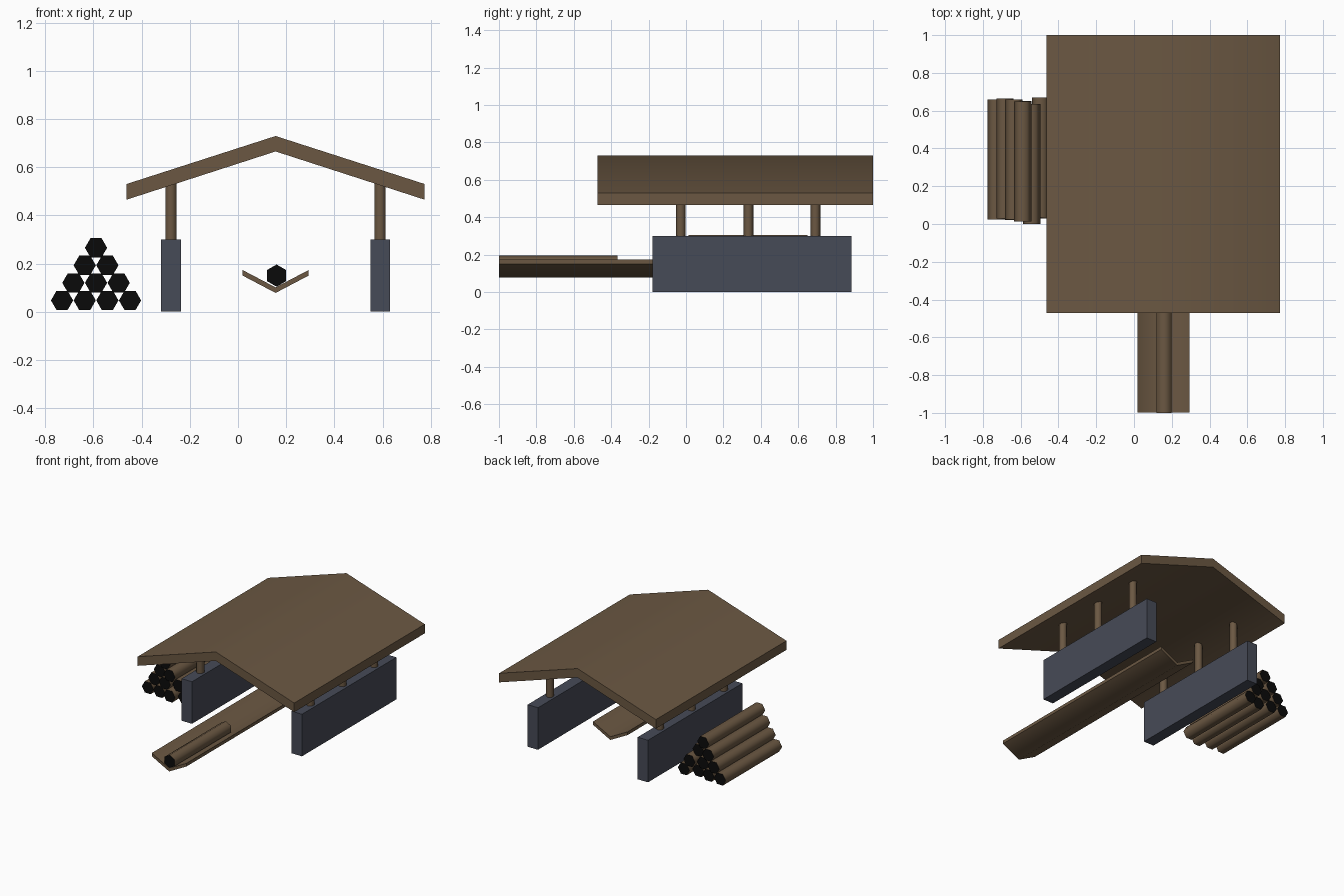
import bpy, math

if "Cube" in bpy.data.objects:
    bpy.data.objects.remove(bpy.data.objects["Cube"])

def material(name, rgb):
    m = bpy.data.materials.new(name)
    m.diffuse_color = (*rgb, 1)
    m.use_nodes = True
    m.node_tree.nodes["Principled BSDF"].inputs["Base Color"].default_value = m.diffuse_color
    return m

WOOD = material("brown_wood", (0.147, 0.097, 0.055))
STONE = material("slate_stone", (0.062, 0.069, 0.095))
DARK = material("dark_log_end", (0.003, 0.003, 0.003))

def finish(ob, mats, smooth=True):
    for m in mats:
        ob.data.materials.append(m)
    if smooth:
        bpy.ops.object.select_all(action='DESELECT')
        ob.select_set(True)
        bpy.context.view_layer.objects.active = ob
        bpy.ops.object.shade_smooth_by_angle(angle=math.radians(61))
    return ob

def box(name, x0, x1, y0, y1, z0, z1, mat):
    bpy.ops.mesh.primitive_cube_add(size=1, location=((x0+x1)/2, (y0+y1)/2, (z0+z1)/2))
    ob = bpy.context.object
    ob.name = name
    ob.scale = (x1-x0, y1-y0, z1-z0)
    return finish(ob, [mat], False)

def bent_board(name, cx, half, mid_bot, mid_top, tip_bot, tip_top, y0, y1):
    """Symmetric two-slope board extruded along y."""
    prof = [(-half, tip_bot), (0, mid_bot), (half, tip_bot),
            (half, tip_top), (0, mid_top), (-half, tip_top)]
    verts = [(cx+x, y, z) for y in (y0, y1) for x, z in prof]
    faces = [(i, i+6, (i+1) % 6+6, (i+1) % 6)[::-1] for i in range(6)]
    # each end is two quads
    faces += [(0, 1, 4, 5), (1, 2, 3, 4), (11, 10, 7, 6), (10, 9, 8, 7)]
    me = bpy.data.meshes.new(name)
    me.from_pydata(verts, [], faces)
    ob = bpy.data.objects.new(name, me)
    bpy.context.collection.objects.link(ob)
    return finish(ob, [WOOD])

def hex_prism(name, r, start, length, axis, turn, mats):
    """Six-sided prism along z or y, dark ends if a second material is given."""
    verts, n = [], 6
    for d in (0, length):
        for i in range(n):
            a = turn + i*math.tau/n
            u, v = r*math.cos(a), r*math.sin(a)
            off = (u, v, d) if axis == 'z' else (-u, d, v)
            verts.append([s+o for s, o in zip(start, off)])
    faces = [(i, (i+1) % n, (i+1) % n+n, i+n) for i in range(n)]
    faces += [tuple(range(n))[::-1], tuple(range(n, 2*n))]
    me = bpy.data.meshes.new(name)
    me.from_pydata(verts, [], faces)
    ob = bpy.data.objects.new(name, me)
    bpy.context.collection.objects.link(ob)
    finish(ob, mats)
    if len(mats) > 1:
        for p in me.polygons:
            p.material_index = 1 if len(p.vertices) == n else 0
    return ob

CX = 0.156  # shelter centre line

# Roof and feed trough
bent_board("roof", CX, 0.618, 0.665, 0.729, 0.465, 0.53, -0.472, 1.0)
bent_board("trough", CX, 0.137, 0.078, 0.101, 0.15, 0.173, -0.999, 0.63)

# Side walls with roof posts
for side, s in (("left", -1), ("right", 1)):
    x = CX + s*0.434
    box(side + "_wall", x-0.041, x+0.041, -0.18, 0.884, 0, 0.3, STONE)
    for i, y in enumerate((-0.028, 0.334, 0.692)):
        hex_prism(f"{side}_post_{i}", 0.0265, (x, y, 0.29), 0.25, 'z', math.pi/2, [WOOD])

# Log lying in the trough
hex_prism("trough_log", 0.046, (0.16, -1.0, 0.15), 0.635, 'y', math.pi/2, [WOOD, DARK])

# Triangular log pile, slightly staggered in y
stagger = [[0.025, 0.02, 0.0, 0.03], [0.03, 0.015, 0.035], [0.025, 0.0], [0.014]]
for row, starts in enumerate(stagger):
    for i, y in enumerate(starts):
        x = -0.73 + 0.047*row + 0.094*i
        hex_prism(f"pile_log_{row}_{i}", 0.046, (x, y, 0.047 + 0.0728*row),
                  0.635, 'y', 0, [WOOD, DARK])
